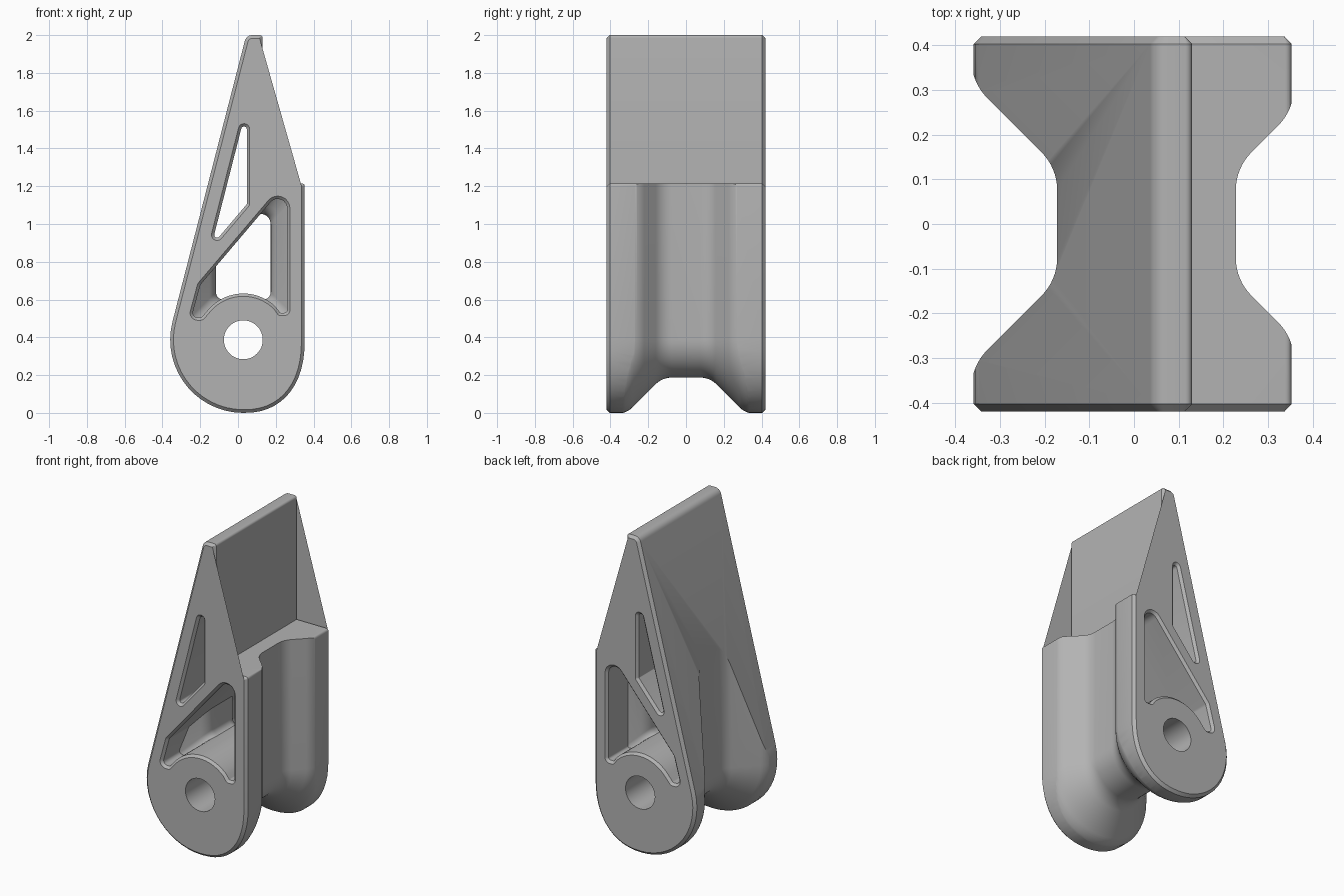
import bpy, bmesh, math
from mathutils import Vector

if "Cube" in bpy.data.objects:
    bpy.data.objects.remove(bpy.data.objects["Cube"])

CX, CZ, R, RIGHT = 0.028, 0.387, 0.387, 0.325   # hub centre, outer radius, right flat
HALF = 0.42                                      # half depth
LEAN = 0.255                                     # x per z of the leaning face

grey = bpy.data.materials.new("light grey")
grey.use_nodes = True
color = (0.45, 0.45, 0.45, 1)
grey.diffuse_color = color
grey.node_tree.nodes["Principled BSDF"].inputs["Base Color"].default_value = color


def fillet(points, closed=True, n=8):
    """Round each (a, b, radius) corner of a polyline."""
    out = []
    for i, (a, b, r) in enumerate(points):
        p = Vector((a, b))
        if r == 0 or (not closed and i in (0, len(points) - 1)):
            out.append(p)
            continue
        u = (Vector(points[i - 1][:2]) - p).normalized()
        v = (Vector(points[(i + 1) % len(points)][:2]) - p).normalized()
        half = u.angle(v) / 2
        centre = p + (u + v).normalized() * (r / math.sin(half))
        s, e = p + u * (r / math.tan(half)) - centre, p + v * (r / math.tan(half)) - centre
        sweep = math.pi - 2 * half
        for k in range(n + 1):
            t = k / n
            out.append(centre + (s * math.sin((1 - t) * sweep) + e * math.sin(t * sweep)) / math.sin(sweep))
    return out


def inset(pts, d):
    """Move a closed outline inward by d."""
    n = len(pts)
    area = sum(pts[i - 1].x * pts[i].y - pts[i].x * pts[i - 1].y for i in range(n))
    d = d if area > 0 else -d
    out = []
    for i, p in enumerate(pts):
        a, b = (p - pts[i - 1]).normalized(), (pts[(i + 1) % n] - p).normalized()
        na, nb = Vector((-a.y, a.x)), Vector((-b.y, b.x))
        m = (na + nb).normalized()
        out.append(p + m * (d / max(m.dot(na), 0.3)))
    return out


def loft(name, sections):
    """Skin (y, outline) sections into a closed solid."""
    bm = bmesh.new()
    rings = [[bm.verts.new((p[0], y, p[1])) for p in pts] for y, pts in sections]
    for a, b in zip(rings, rings[1:]):
        for i in range(len(a)):
            bm.faces.new((a[i - 1], a[i], b[i], b[i - 1]))
    bm.faces.new(rings[0])
    bm.faces.new(rings[-1])
    bmesh.ops.recalc_face_normals(bm, faces=bm.faces)
    me = bpy.data.meshes.new(name)
    bm.to_mesh(me)
    bm.free()
    ob = bpy.data.objects.new(name, me)
    bpy.context.collection.objects.link(ob)
    me.materials.append(grey)
    return ob


def boolean(ob, other, op):
    other.hide_render = True
    bpy.context.view_layer.objects.active = ob
    mod = ob.modifiers.new("cut", 'BOOLEAN')
    mod.operation, mod.object, mod.solver = op, other, 'EXACT'
    bpy.ops.object.modifier_apply(modifier=mod.name)
    bpy.data.objects.remove(other)


def bowl(rad, right, start, n=28):
    """Lower arc from the left side round to the right side, flattened on the right."""
    out = []
    for k in range(n + 1):
        t = start + (math.pi - start) * k / n
        c, s = -math.cos(t), math.sin(t)
        if c <= 0:
            out.append(Vector((CX + rad * c, CZ - rad * s)))
        else:
            e = 1 - 0.13 * (rad - right) / (R - RIGHT)
            out.append(Vector((CX + right * c ** e, CZ - rad * max(s, 0) ** e)))
    return out


def window(name, pts, chamfer=0.015):
    """Through cutter whose mouths are chamfered."""
    inner = inset(pts, chamfer)
    wide = inset(pts, -0.01)
    return loft(name, [(-HALF - 0.01, wide), (-HALF + chamfer, inner),
                       (HALF - chamfer, inner), (HALF + 0.01, wide)])


# Main body: round foot, leaning blade and step
tilt = math.atan(LEAN)
crown = fillet([(CX + RIGHT, 0.5, 0), (CX + RIGHT, 1.215, 0.015), (0.13, 1.215, 0),
                (0.13, 2.0, 0.015), (0.044, 2.0, 0.04), (-0.34, 0.5, 0)], n=6)[1:-1]
outline = bowl(R, RIGHT, -tilt) + crown
rim = inset(outline, 0.017)
body = loft("bracket_body", [(-HALF, rim), (-HALF + 0.017, outline),
                             (HALF - 0.017, outline), (HALF, rim)])


# Waist: both sides and the foot narrow towards the middle
def flare(top):
    return fillet([(0, 0.2, 0), (0.1255, 0.2, 0.12), (top - 0.0745, top, 0.12), (0.5, top, 0)],
                  closed=False)


def lookup(path, y):
    for a, b in zip(path, path[1:]):
        if a.x <= y <= b.x:
            return a.y + (b.y - a.y) * (y - a.x) / (b.x - a.x)
    return path[-1].y


outer, inner = flare(R + 0.005), flare(RIGHT + 0.005)
steps = sorted({round(p.x, 4) for p in outer + inner if p.x > 0})
steps = [-y for y in reversed(steps)] + steps
waist, core = [], []
for y in steps:
    rad, right = lookup(outer, abs(y)), lookup(inner, abs(y))
    waist.append((y, [Vector((CX - rad, 2.3))] + bowl(rad, right, 0) + [Vector((CX + right, 2.3))]))
    # Lower window keeps an even wall behind the waist
    xl, xr = CX - rad + 0.055, CX + right - 0.055
    low = 0.6 - (rad - 0.2)
    core.append((y, fillet([(xl, low, 0.04), (xr, low, 0.04), (xr, 0.945 + 1.18 * xr, 0.055),
                            (xl, 0.945 + 1.18 * xl, 0.02)])))
boolean(body, loft("waist_form", waist), 'INTERSECT')

# Lower window, curved over the hub
arc = [(CX + 0.23 * math.cos(math.radians(a)), CZ + 0.23 * math.sin(math.radians(a)), 0)
       for a in range(140, 44, -5)]
lower = window("lower_window", fillet(
    [(-0.266, 0.49, 0.04), (-0.186, 0.49, 0.03)] + arc +
    [(0.215, 0.515, 0.02), (0.275, 0.515, 0.03), (0.275, 1.26, 0.065), (-0.213, 0.685, 0.05)]))
boolean(lower, loft("window_core", core), 'INTERSECT')
boolean(body, lower, 'DIFFERENCE')

# Upper triangular window
boolean(body, window("upper_window", fillet(
    [(0.062, 1.74, 0.03), (-0.172, 0.824, 0.03), (0.062, 1.10, 0.02)])), 'DIFFERENCE')

# Pin hole
ring = [Vector((CX + 0.103 * math.cos(k * math.tau / 48), CZ + 0.103 * math.sin(k * math.tau / 48)))
        for k in range(48)]
boolean(body, loft("pin_hole", [(-0.6, ring), (0.6, ring)]), 'DIFFERENCE')

# Smooth the curved surfaces, keep the edges crisp
bpy.ops.object.select_all(action='DESELECT')
body.select_set(True)
bpy.context.view_layer.objects.active = body
bpy.ops.object.shade_smooth_by_angle(angle=math.radians(30))
